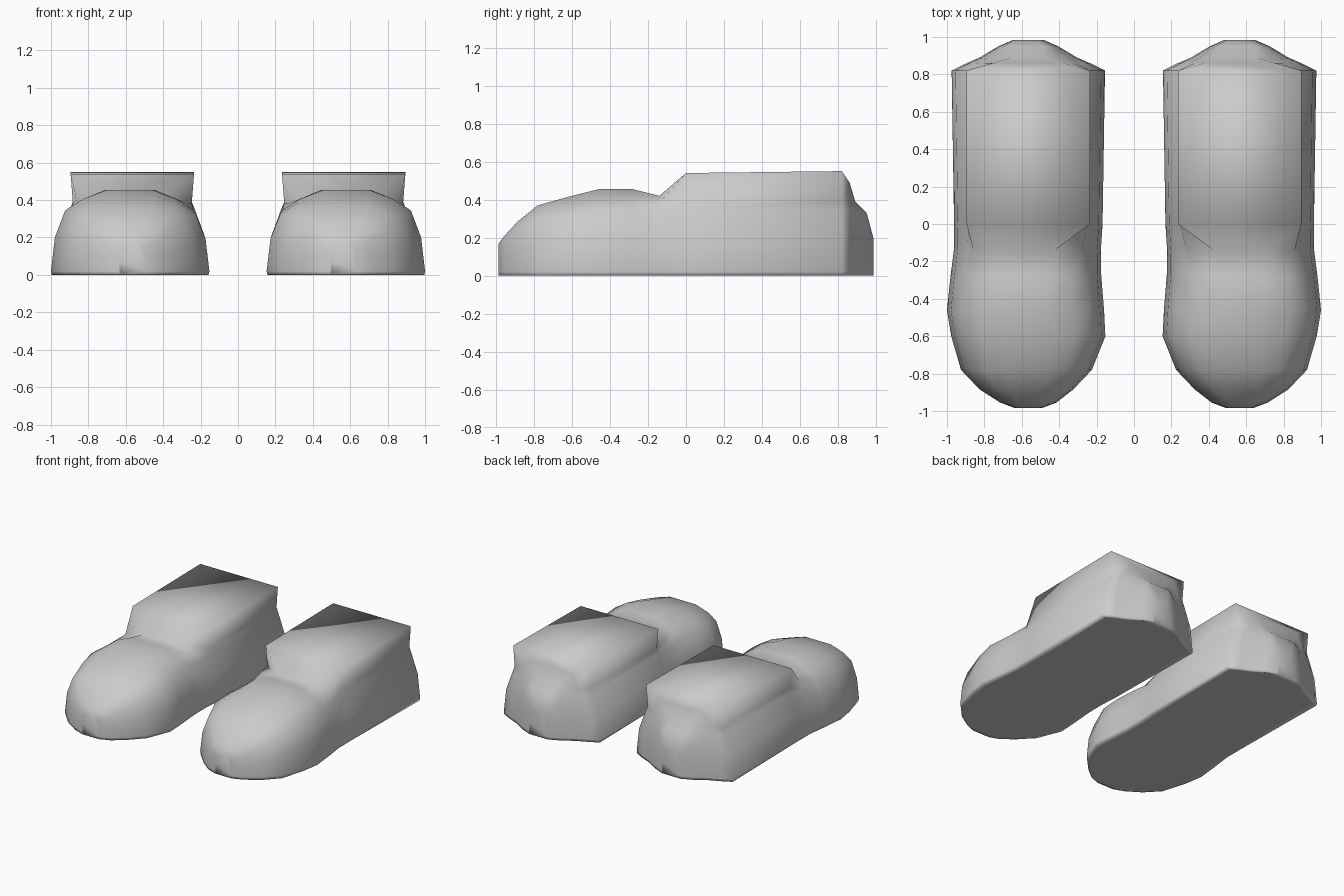
import bpy
import bmesh

cube = bpy.data.objects.get("Cube")
if cube:
    bpy.data.objects.remove(cube, do_unlink=True)

grey = bpy.data.materials.new("plain_grey")
grey.use_nodes = True
color = (0.6, 0.6, 0.6, 1.0)
grey.diffuse_color = color
grey.node_tree.nodes["Principled BSDF"].inputs["Base Color"].default_value = color

CENTRE = 0.565

# Stations from toe to heel:
# y, half width, outward shift, top z, top half width, neck half width, neck z
STATIONS = [
    (-0.985, 0.07, 0.00, 0.17, 0.03, 0.045, 0.155),
    (-0.955, 0.15, 0.00, 0.21, 0.06, 0.10, 0.19),
    (-0.885, 0.25, 0.01, 0.285, 0.09, 0.16, 0.26),
    (-0.78, 0.35, 0.01, 0.37, 0.11, 0.22, 0.335),
    (-0.60, 0.412, 0.00, 0.42, 0.12, 0.25, 0.38),
    (-0.46, 0.42, 0.015, 0.455, 0.12, 0.25, 0.405),
    (-0.28, 0.403, 0.013, 0.455, 0.13, 0.25, 0.405),
    (-0.14, 0.393, 0.005, 0.42, 0.145, 0.29, 0.385),
    (0.00, 0.397, 0.00, 0.54, 0.33, 0.318, 0.385),
    (0.82, 0.41, 0.00, 0.55, 0.33, 0.318, 0.39),
    (0.86, 0.33, 0.00, 0.49, 0.19, 0.24, 0.385),
    (0.89, 0.26, 0.00, 0.39, 0.085, 0.15, 0.375),
    (0.95, 0.16, 0.00, 0.33, 0.08, 0.11, 0.31),
    (0.985, 0.08, 0.00, 0.20, 0.04, 0.055, 0.18),
]


def half_section(w, top, tw, nw, nz):
    """Half outline from the sole up to the top."""
    return [
        (0.9 * w, 0), (0.99 * w, 0), (w, 0.02),
        (0.95 * w, min(0.2, 0.46 * top)),
        (0.82 * w, min(0.345, 0.78 * top)),
        (nw, nz), (tw, top),
    ]


def make_shoe(name, side):
    bm = bmesh.new()
    rings = []
    for y, w, shift, top, tw, nw, nz in STATIONS:
        half = half_section(w, top, tw, nw, nz)
        loop = half + [(-x, z) for x, z in reversed(half)]
        rings.append([bm.verts.new((side * (CENTRE + shift + x), y, z))
                      for x, z in loop])
    # Skin between neighbouring stations
    count = len(rings[0])
    for a, b in zip(rings, rings[1:]):
        for i in range(count):
            j = (i + 1) % count
            bm.faces.new((a[i], a[j], b[j], b[i]))
    # Toe and heel ends
    bm.faces.new(rings[0])
    bm.faces.new(rings[-1])
    bmesh.ops.recalc_face_normals(bm, faces=bm.faces[:])
    for face in bm.faces:
        face.smooth = True
    mesh = bpy.data.meshes.new(name)
    bm.to_mesh(mesh)
    bm.free()
    mesh.materials.append(grey)
    bpy.context.collection.objects.link(bpy.data.objects.new(name, mesh))


make_shoe("left_shoe", 1)
make_shoe("right_shoe", -1)
